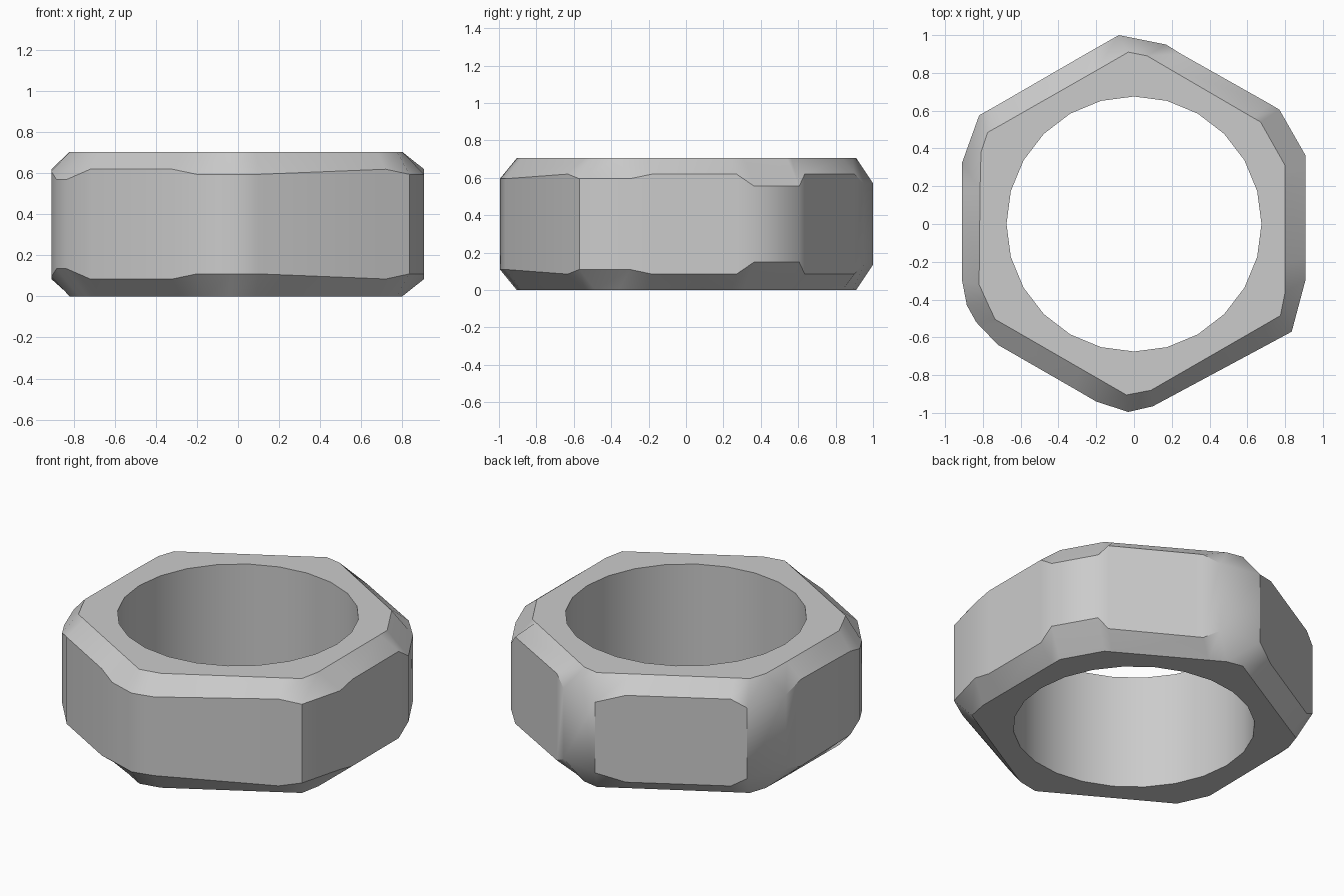
import bpy, bmesh
from math import sin, cos, tau, radians

if "Cube" in bpy.data.objects:
    bpy.data.objects.remove(bpy.data.objects["Cube"])

H = 0.705          # total height
R, SIDES = 0.675, 24   # bore

# worn hexagon outline: wall x, y, chamfer start height, matching rim x, y
OUTLINE = [
    (-0.08, 1.00, .57, -0.03, .91), (0.17, 0.95, .57, 0.07, .89),
    (0.25, 0.90, .62, 0.16, .837), (0.72, 0.635, .62, 0.63, .563),
    (0.77, 0.605, .555, 0.67, .54), (0.907, 0.365, .555, 0.80, .31),
    (0.907, 0.27, .62, 0.80, .24), (0.907, -0.18, .62, 0.80, -.20),
    (0.907, -0.30, .595, 0.80, -.36), (0.835, -0.57, .595, 0.775, -.485),
    (0.72, -0.632, .62, 0.68, -.54), (0.10, -0.965, .595, 0.09, -.88),
    (-0.03, -0.995, .595, -0.04, -.905), (-0.20, -0.94, .595, -0.16, -.836),
    (-0.32, -0.87, .62, -0.28, -.767), (-0.72, -0.64, .62, -0.67, -.542),
    (-0.835, -0.52, .57, -0.735, -.505), (-0.885, -0.43, .57, -0.775, -.42),
    (-0.91, -0.30, .61, -0.82, -.32), (-0.91, 0.18, .62, -0.815, .18),
    (-0.91, 0.325, .58, -0.81, .38), (-0.82, 0.575, .57, -0.775, .485),
    (-0.74, 0.62, .62, -0.70, .527), (-0.23, 0.915, .62, -0.20, .812),
]

bm = bmesh.new()


def ring(points):
    return [bm.verts.new(p) for p in points]


def bridge(a, b):
    n = len(a)
    for i in range(n):
        j = (i + 1) % n
        bm.faces.new((a[i], a[j], b[j], b[i]))


def cap(outer, inner):
    edges = []
    for loop in (outer, inner):
        edges += [bm.edges.get((v, loop[i - 1])) for i, v in enumerate(loop)]
    bmesh.ops.triangle_fill(bm, edges=edges, use_beauty=True)


circle = [(R * cos(tau * i / SIDES), R * sin(tau * i / SIDES)) for i in range(SIDES)]

# outer wall, mirrored chamfers
rim_top = ring((p[3], p[4], H) for p in OUTLINE)
wall_top = ring(p[:3] for p in OUTLINE)
wall_bottom = ring((p[0], p[1], H - p[2]) for p in OUTLINE)
rim_bottom = ring((p[3], p[4], 0) for p in OUTLINE)
bridge(rim_top, wall_top)
bridge(wall_top, wall_bottom)
bridge(wall_bottom, rim_bottom)

# bore and the two flat annular faces
bore_top = ring((x, y, H) for x, y in circle)
bore_bottom = ring((x, y, 0) for x, y in circle)
bridge(bore_top, bore_bottom)
cap(rim_top, bore_top)
cap(rim_bottom, bore_bottom)

bmesh.ops.recalc_face_normals(bm, faces=bm.faces)
mesh = bpy.data.meshes.new("hex_nut")
bm.to_mesh(mesh)
bm.free()
nut = bpy.data.objects.new("hex_nut", mesh)
bpy.context.collection.objects.link(nut)
bpy.context.view_layer.objects.active = nut
nut.select_set(True)
bpy.ops.object.shade_smooth_by_angle(angle=radians(35))
